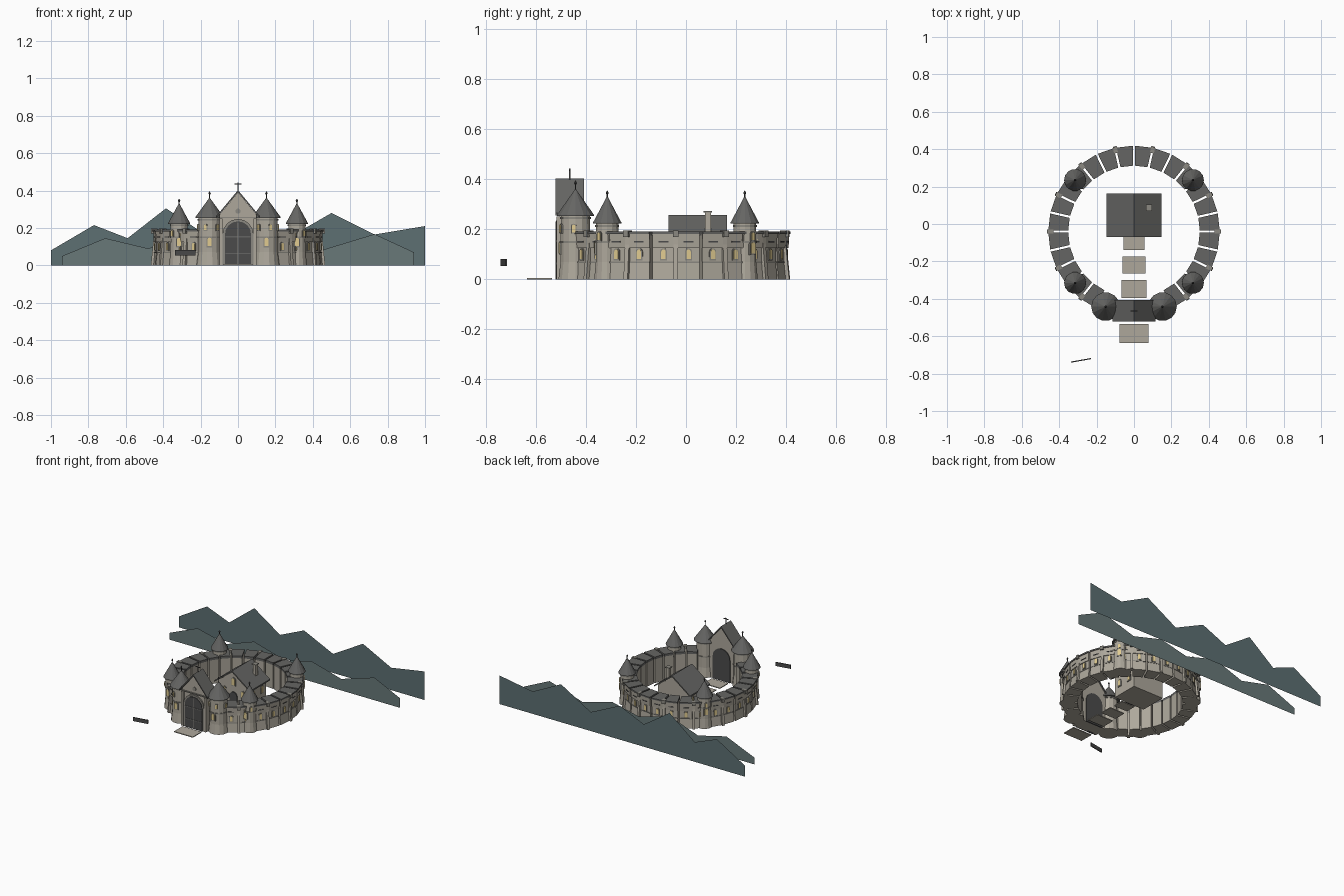
import bpy, bmesh, math
from mathutils import Matrix

if "Cube" in bpy.data.objects:
    bpy.data.objects.remove(bpy.data.objects["Cube"])

def material(name, c):
    m = bpy.data.materials.new(name)
    m.diffuse_color = (*c, 1)
    m.use_nodes = True
    m.node_tree.nodes["Principled BSDF"].inputs["Base Color"].default_value = m.diffuse_color
    return m

STONE = material("stone", (.42, .39, .33))
TRIM = material("trim", (.26, .25, .22))
ROOF = material("slate", (.13, .13, .125))
DARK = material("iron_wood", (.07, .07, .07))
GLOW = material("warm_glass", (.75, .6, .28))
HILL = material("far_hill", (.11, .16, .17))
HILL2 = material("near_hill", (.14, .19, .19))
I = Matrix.Identity(4)

def mesh(name, verts, faces, mat, M=I):
    me = bpy.data.meshes.new(name)
    me.from_pydata(verts, [], faces)
    bm = bmesh.new()
    bm.from_mesh(me)
    bmesh.ops.recalc_face_normals(bm, faces=bm.faces)
    bm.to_mesh(me)
    bm.free()
    me.materials.append(mat)
    ob = bpy.data.objects.new(name, me)
    ob.matrix_world = M
    bpy.context.collection.objects.link(ob)
    return ob

def loft(name, a, b, mat, M=I):
    n = len(a)
    faces = [tuple(range(n)), tuple(range(n, 2 * n))]
    faces += [(i, (i + 1) % n, n + (i + 1) % n, n + i) for i in range(n)]
    return mesh(name, a + b, faces, mat, M)

def plate(name, pts, y0, y1, mat, M=I):
    """Outline in x,z extruded along y."""
    return loft(name, [(x, y0, z) for x, z in pts], [(x, y1, z) for x, z in pts], mat, M)

def box(name, x0, x1, y0, y1, z0, z1, mat, M=I):
    return plate(name, [(x0, z0), (x1, z0), (x1, z1), (x0, z1)], y0, y1, mat, M)

def arch(w, z0, z1, n=8, h=None):
    h = h or w
    return [(w, z0)] + [(w * math.cos(math.pi * i / n), z1 + h * math.sin(math.pi * i / n))
                        for i in range(n + 1)] + [(-w, z0)]

def lathe(name, prof, n, mat, M=I):
    verts = [(r * math.cos(2 * math.pi * i / n), r * math.sin(2 * math.pi * i / n), z)
             for r, z in prof for i in range(n)]
    k = len(prof)
    faces = [(j * n + i, j * n + (i + 1) % n, (j + 1) * n + (i + 1) % n, (j + 1) * n + i)
             for j in range(k - 1) for i in range(n)]
    faces += [tuple(range(n)), tuple(range((k - 1) * n, k * n))]
    return mesh(name, verts, faces, mat, M)

def frame(a, x=0, y=-.04):
    """Local y points outward at angle a."""
    return Matrix.Translation((x, y, 0)) @ Matrix.Rotation(a - math.pi / 2, 4, 'Z')

def window(name, y, z, s, M):
    plate(name + "_frame", arch(.014 * s, z - .024 * s, z + .01 * s), y - .01, y + .004, TRIM, M)
    plate(name + "_glass", arch(.009 * s, z - .019 * s, z + .01 * s), y - .01, y + .007, GLOW, M)

# ring wall: 28 wedge blocks, left out at the gate
STEP = 2 * math.pi / 28
def wedge(name, prof, mat, M):
    t = math.tan(STEP / 2)
    a = [(-(r * t - .006), r, z) for r, z in prof]
    b = [(r * t - .006, r, z) for r, z in prof]
    return loft(name, a, b, mat, M)

for k in range(28):
    a = -math.pi / 2 + (k + .5) * STEP
    if k in (0, 1, 26, 27):
        continue
    M = frame(a)
    wedge("wall_block", [(.35, 0), (.45, 0), (.443, .07), (.441, .175), (.35, .175)], STONE, M)
    wedge("wall_course", [(.42, .066), (.446, .066), (.446, .072), (.42, .072)], TRIM, M)
    wedge("parapet", [(.43, .125), (.448, .125), (.451, .182), (.43, .182)], STONE, M)
    wedge("wall_cap", [(.35, .175), (.43, .175), (.43, .182), (.456, .182),
                       (.456, .192), (.35, .192)], ROOF, M)
    box("arrow_slit", -.02, .02, .44, .4525, .148, .153, DARK, M)
    window("wall_window", .443, .1, 1, M)

# sloped buttresses on every second joint
for k in range(14):
    a = k * 2 * math.pi / 14
    if math.sin(a) < -.9:
        continue
    M = frame(a)
    prof = [(.43, 0), (.466, 0), (.452, .14), (.452, .17), (.43, .17)]
    loft("buttress", [(-.009, r, z) for r, z in prof], [(.009, r, z) for r, z in prof], STONE, M)
    box("buttress_cap", -.011, .011, .43, .464, .17, .196, TRIM, M)

# round towers with cone roofs
def tower(name, x, y, r, top, apex, tip):
    M = Matrix.Translation((x, y, 0))
    lathe(name + "_body", [(r * 1.16, 0), (r * 1.02, .07), (r, top)], 14, STONE, M)
    for z in (.15, top - .008):
        lathe(name + "_band", [(r * 1.07, z - .004), (r * 1.07, z + .004)], 14, TRIM, M)
    lathe(name + "_roof", [(r * 1.28, top), (r * 1.25, top + .006), (.002, apex)], 14, ROOF, M)
    lathe(name + "_finial", [(.003, apex - .015), (.003, tip - .016), (.007, tip - .01), (.001, tip)],
          6, DARK, M)
    out = math.atan2(y + .04, x)
    for a in (out, out - 1.1, out + 1.1):
        window(name + "_window", r, top - .05, .8, frame(a, x, y))
    window(name + "_front_window", r, .125, 1.2, frame(-math.pi / 2 if y < 0 else out, x, y))

for s in (-1, 1):
    tower("gate_tower", s * .152, -.442, .06, .253, .36, .395)
    for y in (.235, -.315):
        tower("corner_tower", s * .315, y, .046, .222, .33, .355)

# gatehouse with gable, arched door and cross finial
plate("gatehouse_body", [(-.1, 0), (.1, 0), (.1, .27), (0, .39), (-.1, .27)], -.505, -.415, STONE)
plate("gate_arch_frame", arch(.083, 0, .165), -.515, -.5, TRIM)
plate("gate_door", arch(.07, 0, .165), -.519, -.5, DARK)
plate("inner_door", arch(.07, 0, .165), -.42, -.41, DARK)
box("door_seam", -.002, .002, -.522, -.51, 0, .23, TRIM)
for z in (.06, .15):
    box("door_strap", -.066, .066, -.521, -.51, z, z + .007, ROOF)
box("gable_ledge", -.1, .1, -.513, -.5, .252, .259, TRIM)
for s in (-1, 1):
    plate("gatehouse_roof", [(0, .402), (s * .115, .264), (s * .115, .254), (0, .39)], -.522, -.407, ROOF)
    box("gate_pier", s * .092 - .008, s * .092 + .008, -.518, -.5, 0, .25, STONE)
lathe("gable_rosette", [(.014, 0), (.014, .008)], 12, TRIM,
      Matrix.Translation((0, -.503, .29)) @ Matrix.Rotation(math.pi / 2, 4, 'X'))
box("ridge_mast", -.0025, .0025, -.467, -.462, .395, .442, DARK)
box("ridge_bar", -.018, .018, -.467, -.462, .432, .437, DARK)

# hall in the courtyard
plate("hall_body", [(-.125, 0), (.125, 0), (.125, .15), (0, .245), (-.125, .15)], -.05, .148, STONE)
for s in (-1, 1):
    plate("hall_roof", [(0, .256), (s * .147, .146), (s * .147, .136), (0, .245)], -.07, .163, ROOF)
    for y in (0, .1):
        window("hall_side_window", .125, .09, 1.2, frame(0 if s > 0 else math.pi, 0, y))
    window("hall_front_window", 0, .09, 1.3, frame(-math.pi / 2, s * .075, -.05))
plate("hall_door", arch(.03, 0, .065), -.056, -.045, DARK)
window("hall_gable_window", 0, .17, 1.3, frame(-math.pi / 2, 0, -.05))
box("chimney", .068, .092, .075, .099, .15, .266, STONE)
box("chimney_cap", .063, .097, .07, .104, .266, .272, TRIM)

# paving slabs
for w, y0, y1 in ((.055, -.14, -.06), (.061, -.265, -.175), (.067, -.395, -.3),
                  (.07, -.51, -.42), (.077, -.635, -.535)):
    box("paving_slab", -w, w, y0, y1, 0, .006, STONE)

# small plain sign in front
box("sign_board", -.055, .055, -.003, .003, -.014, .014, DARK,
    Matrix.Translation((-.283, -.729, .067)) @ Matrix.Rotation(math.radians(10), 4, 'Z'))

# flat mountain silhouettes
def ridge(name, pts, y, mat):
    verts = [(x, y, 0) for x, z in pts] + [(x, y, z) for x, z in pts]
    n = len(pts)
    mesh(name, verts, [(i, i + 1, n + i + 1, n + i) for i in range(n - 1)], mat)

ridge("far_mountains", [(-1, .08), (-.77, .215), (-.59, .145), (-.385, .305), (-.175, .165), (.02, .25),
                        (.257, .14), (.5, .28), (.73, .165), (1, .21)], .74, HILL)
ridge("near_mountains", [(-.94, .05), (-.71, .145), (-.48, .09), (-.25, .17), (0, .1), (.22, .15),
                         (.46, .085), (.73, .167), (.94, .07)], .545, HILL2)
